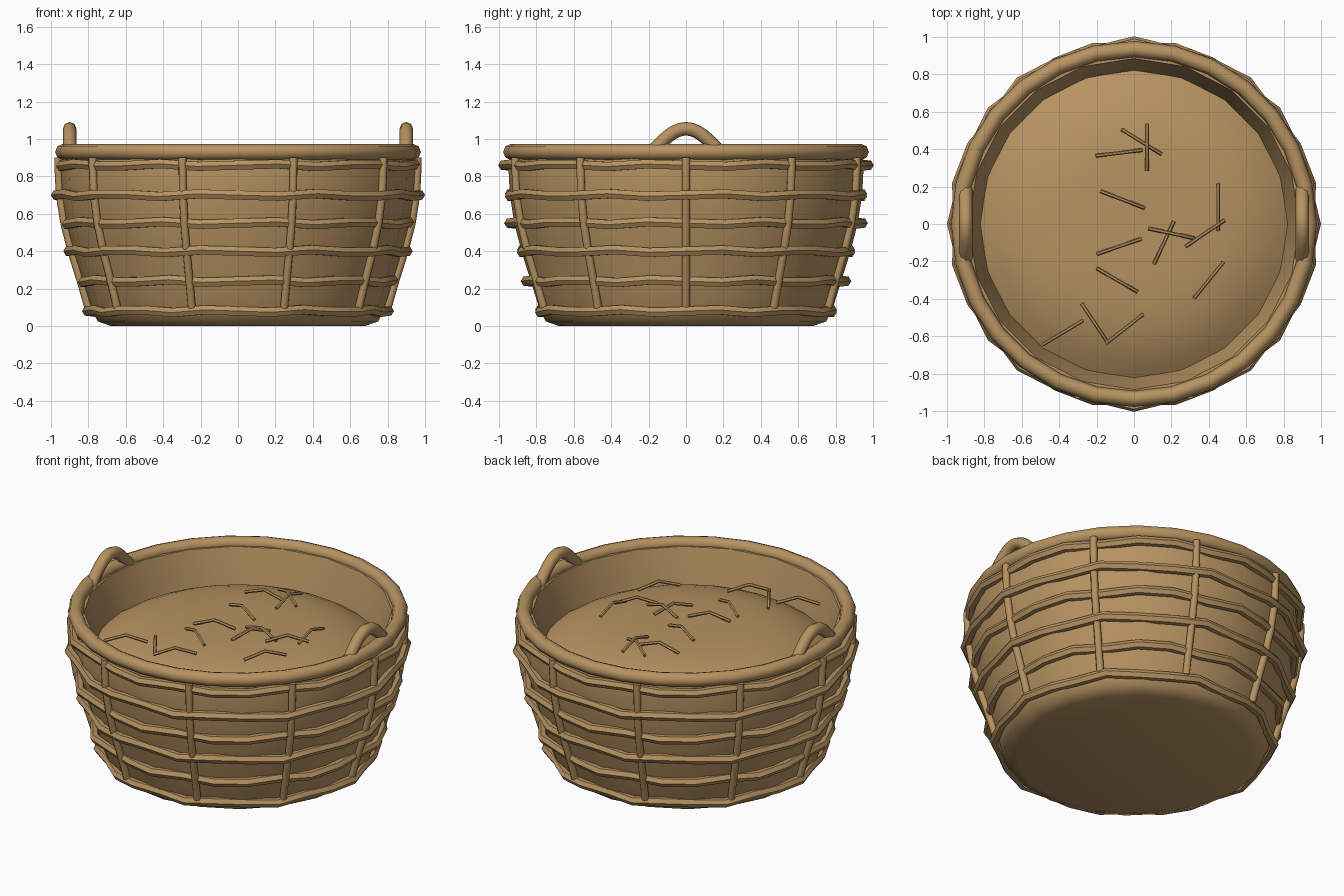
import bpy, bmesh
from math import sin, cos, pi, radians

if "Cube" in bpy.data.objects:
    bpy.data.objects.remove(bpy.data.objects["Cube"])

WICKER = (0.47, 0.29, 0.12, 1)
wicker = bpy.data.materials.new("wicker_tan")
wicker.use_nodes = True
wicker.diffuse_color = WICKER
bsdf = wicker.node_tree.nodes["Principled BSDF"]
bsdf.inputs["Base Color"].default_value = WICKER
bsdf.inputs["Roughness"].default_value = 0.8


def add_object(name, mesh, angle=50):
    mesh.materials.clear()
    mesh.materials.append(wicker)
    obj = bpy.data.objects.new(name, mesh)
    bpy.context.collection.objects.link(obj)
    bpy.ops.object.select_all(action="DESELECT")
    obj.select_set(True)
    bpy.context.view_layer.objects.active = obj
    bpy.ops.object.shade_smooth_by_angle(angle=radians(angle))
    return obj


def lathe(name, profile, steps):
    """Spin a (radius, height) profile around the z axis."""
    bm = bmesh.new()
    verts = [bm.verts.new((r, 0, z)) for r, z in profile]
    edges = [bm.edges.new(pair) for pair in zip(verts, verts[1:])]
    bmesh.ops.spin(bm, geom=verts + edges, cent=(0, 0, 0), axis=(0, 0, 1),
                   angle=2 * pi, steps=steps, use_duplicate=False)
    bmesh.ops.remove_doubles(bm, verts=bm.verts, dist=0.0005)
    bmesh.ops.recalc_face_normals(bm, faces=bm.faces)
    mesh = bpy.data.meshes.new(name)
    bm.to_mesh(mesh)
    bm.free()
    return add_object(name, mesh)


def tube(name, points, radius, closed=False, resolution=2):
    """Sweep a round section along a polyline."""
    curve = bpy.data.curves.new(name + "_path", "CURVE")
    curve.dimensions = "3D"
    curve.bevel_depth = radius
    curve.bevel_resolution = resolution
    curve.use_fill_caps = True
    spline = curve.splines.new("POLY")
    spline.points.add(len(points) - 1)
    for target, p in zip(spline.points, points):
        target.co = (*p, 1)
    spline.use_cyclic_u = closed
    helper = bpy.data.objects.new(name + "_path", curve)
    bpy.context.collection.objects.link(helper)
    bpy.context.view_layer.update()
    graph = bpy.context.evaluated_depsgraph_get()
    mesh = bpy.data.meshes.new_from_object(helper.evaluated_get(graph))
    bpy.data.objects.remove(helper)
    bpy.data.curves.remove(curve)
    return add_object(name, mesh)


# Basket wall: flaring outside, thick rim, sloping inside
outer = [(0.78, 0.08), (0.83, 0.24), (0.88, 0.4), (0.918, 0.55),
         (0.942, 0.7), (0.95, 0.86)]
inner = [(0.94, 0.93), (0.885, 0.93), (0.82, 0.7), (0.7, 0.1), (0, 0.1)]
lathe("basket_wall", [(0, 0), (0.68, 0), (0.75, 0.025)] + outer + inner, 20)

# Straw bedding: gently domed cushion that falls away at the edge
FILL = 0.83
bed = [(FILL * i / 10, 0.7 + 0.155 * (1 - (i / 10) ** 4)) for i in range(11)]
lathe("straw_bed", bed, 32)

# Upright stakes following the outside of the wall
stake_profile = [(0.79, 0.1)] + outer[1:] + [(0.95, 0.9)]
for i in range(10):
    a = i * pi / 5
    path = [((r + 0.01) * cos(a), (r + 0.01) * sin(a), z)
            for r, z in stake_profile]
    tube(f"stake_{i + 1}", path, 0.022)

# Woven bands swing in and out, alternating from row to row
SEGMENTS = 28
for row, (r, z) in enumerate(outer):
    swing = 1 if row % 2 == 0 else -1
    path = []
    for k in range(SEGMENTS):
        a = 2 * pi * k / SEGMENTS
        radius = r + 0.008 + 0.018 * swing * cos(10 * a)
        if row == 4:
            radius += 0.004
        path.append((radius * cos(a), radius * sin(a),
                     z + 0.008 * swing * sin(10 * a)))
    tube(f"woven_band_{row + 1}", path, 0.028, closed=True, resolution=1)

# Rolled rim
rim = [(0.935 * cos(2 * pi * k / SEGMENTS), 0.935 * sin(2 * pi * k / SEGMENTS), 0.931)
       for k in range(SEGMENTS)]
tube("rim", rim, 0.043, closed=True)

# Arched handles on both sides
for side, x in (("left", 0.9), ("right", -0.9)):
    arch = [(x, -0.19 + 0.38 * t / 12, 0.92 + 0.135 * sin(pi * t / 12))
            for t in range(13)]
    tube(f"{side}_handle", arch, 0.036)

# Loose bent straws: centre x, centre y (hundredths) and heading (degrees)
straws = [(4, 44, -32), (7, 41, 90), (-8, 38, 7), (-6, 13, -21),
          (45, 9, 90), (20, -5, -12), (16, -10, 65), (38, -5, 34),
          (-8, -12, 19), (-9, -30, -30), (40, -30, 51), (-21, -53, -56),
          (-5, -56, 38), (-38, -58, 31)]
for i, (x, y, heading) in enumerate(straws):
    a = radians(heading)
    path = [(x / 100 + s * cos(a), y / 100 + s * sin(a), z)
            for s, z in ((-0.125, 0.86), (0, 0.9), (0.125, 0.86))]
    tube(f"loose_straw_{i + 1}", path, 0.01, resolution=1)
